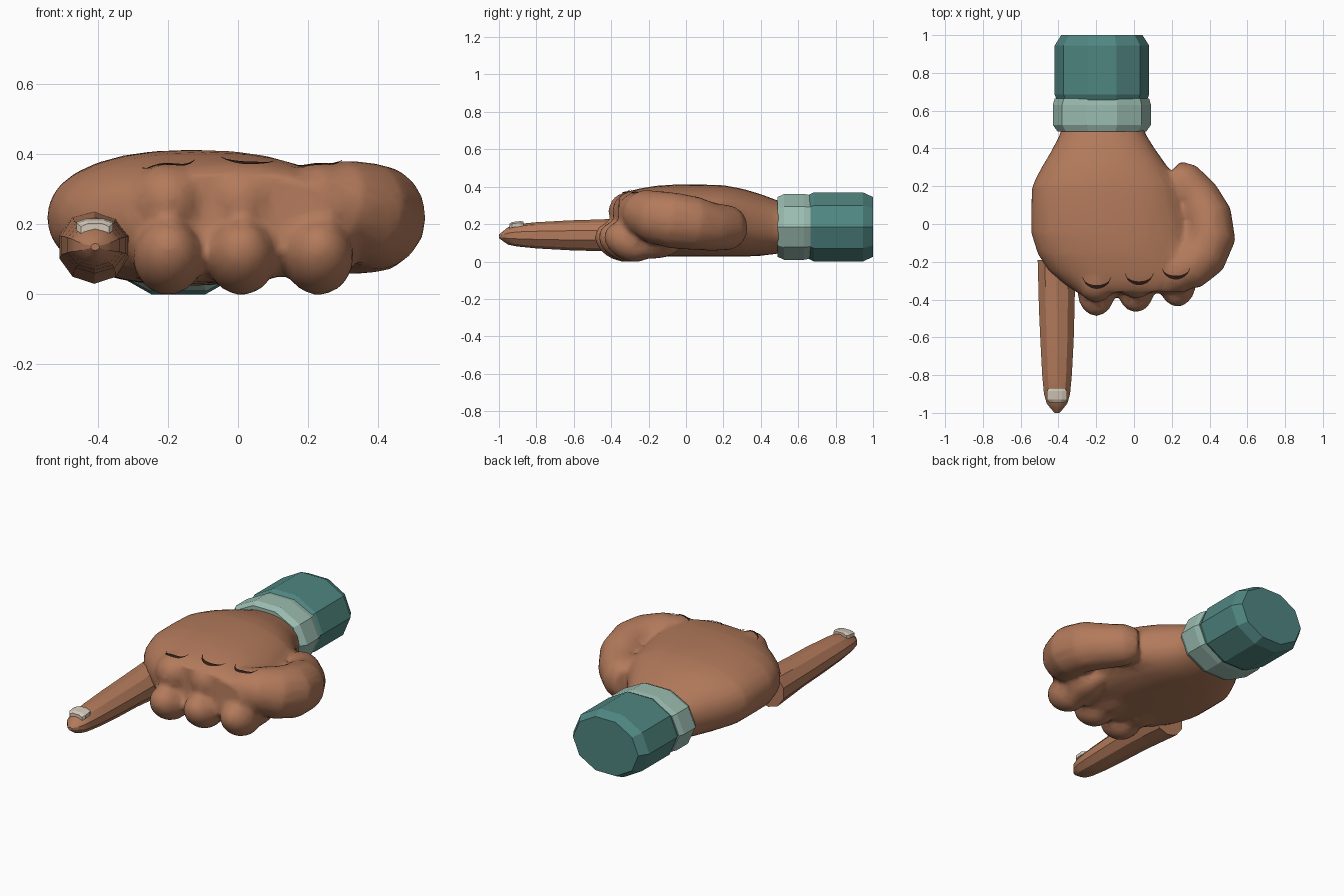
import bpy, bmesh, math
from mathutils import Vector, Matrix

if "Cube" in bpy.data.objects:
    bpy.data.objects.remove(bpy.data.objects["Cube"])


def material(name, rgb):
    m = bpy.data.materials.new(name)
    m.diffuse_color = (*rgb, 1)
    m.use_nodes = True
    m.node_tree.nodes["Principled BSDF"].inputs["Base Color"].default_value = m.diffuse_color
    return m


SKIN = material("brown skin", (0.45, 0.195, 0.105))
TEAL = material("teal sleeve", (0.08, 0.24, 0.22))
MINT = material("pale cuff", (0.33, 0.51, 0.44))
NAIL = material("nail", (0.66, 0.58, 0.48))
DARK = material("dark crease", (0.03, 0.012, 0.008))


def finish(name, bm, mat, angle=None):
    bmesh.ops.recalc_face_normals(bm, faces=bm.faces)
    me = bpy.data.meshes.new(name)
    bm.to_mesh(me)
    bm.free()
    me.materials.append(mat)
    ob = bpy.data.objects.new(name, me)
    bpy.context.collection.objects.link(ob)
    if angle:
        bpy.ops.object.select_all(action='DESELECT')
        ob.select_set(True)
        bpy.context.view_layer.objects.active = ob
        bpy.ops.object.shade_smooth_by_angle(angle=math.radians(angle))
    return ob


def skin_rings(bm, rings):
    vs = [[bm.verts.new(p) for p in r] for r in rings]
    n = len(vs[0])
    for a, b in zip(vs, vs[1:]):
        for i in range(n):
            bm.faces.new((a[i], a[(i + 1) % n], b[(i + 1) % n], b[i]))
    bm.faces.new(vs[0][::-1])
    bm.faces.new(vs[-1])


def loft(bm, sections, n, power=2.0, phase=0.0):
    """Sections along y: (y, x min, x max, z min, z max)."""
    rings = []
    for y, x0, x1, z0, z1 in sections:
        ring = []
        for i in range(n):
            a = 2 * math.pi * i / n + phase
            c, s = math.cos(a), math.sin(a)
            px = math.copysign(abs(c) ** (2 / power), c)
            pz = math.copysign(abs(s) ** (2 / power), s)
            ring.append(((x0 + x1 + (x1 - x0) * px) / 2, y,
                         (z0 + z1 + (z1 - z0) * pz) / 2))
        rings.append(ring)
    skin_rings(bm, rings)


def tube(bm, path, n=16):
    """Path points: (x, y, z, half width, half height)."""
    pts = [Vector(p[:3]) for p in path]
    rings = []
    for i, p in enumerate(path):
        d = pts[min(i + 1, len(pts) - 1)] - pts[max(i - 1, 0)]
        side = d.cross(Vector((0, 0, 1))).normalized()
        up = side.cross(d).normalized()
        rings.append([pts[i] + side * p[3] * math.cos(2 * math.pi * k / n)
                      + up * p[4] * math.sin(2 * math.pi * k / n) for k in range(n)])
    skin_rings(bm, rings)


def blob(bm, centre, radii, tilt=0):
    m = (Matrix.Translation(centre) @ Matrix.Rotation(math.radians(tilt), 4, 'X')
         @ Matrix.Diagonal((*radii, 1)))
    bmesh.ops.create_icosphere(bm, subdivisions=3, radius=1, matrix=m)


# Fist: palm, thumb and curled fingers fused into one skin
bm = bmesh.new()
loft(bm, [(0.54, -0.38, 0.05, 0.05, 0.31), (0.48, -0.39, 0.06, 0.04, 0.33),
          (0.40, -0.43, 0.11, 0.03, 0.36), (0.30, -0.49, 0.18, 0.025, 0.39),
          (0.20, -0.54, 0.24, 0.025, 0.408), (0.08, -0.545, 0.27, 0.025, 0.412),
          (-0.05, -0.545, 0.30, 0.025, 0.412), (-0.16, -0.51, 0.32, 0.03, 0.405),
          (-0.25, -0.45, 0.33, 0.035, 0.39), (-0.31, -0.38, 0.31, 0.06, 0.375),
          (-0.36, -0.31, 0.28, 0.11, 0.35)], 28, 2.25)
tube(bm, [(0.20, 0.28, 0.18, 0.07, 0.09), (0.25, 0.235, 0.18, 0.11, 0.12),
          (0.33, 0.14, 0.185, 0.125, 0.13), (0.385, 0.04, 0.205, 0.135, 0.145),
          (0.40, -0.07, 0.22, 0.14, 0.15), (0.36, -0.16, 0.235, 0.14, 0.145),
          (0.28, -0.23, 0.26, 0.13, 0.125), (0.20, -0.27, 0.27, 0.09, 0.09)])
for x, y in ((-0.20, -0.03), (0.01, -0.01), (0.23, 0.02)):
    blob(bm, (x, -0.27 + y, 0.27), (0.105, 0.115, 0.105))
    blob(bm, (x, -0.325 + y, 0.105), (0.10, 0.14, 0.10), -25)
    blob(bm, (x, -0.18, 0.095), (0.095, 0.16, 0.08))
fist = finish("fist", bm, SKIN)
mod = fist.modifiers.new("fuse", 'REMESH')
mod.mode = 'VOXEL'
mod.voxel_size = 0.018
mod.use_smooth_shade = True
mod = fist.modifiers.new("soften", 'SMOOTH')
mod.factor, mod.iterations = 0.5, 4
mod = fist.modifiers.new("facet", 'DECIMATE')
mod.ratio = 0.2

# Pointing index finger
bm = bmesh.new()
loft(bm, [(-0.19, -0.515, -0.305, 0.03, 0.24), (-0.45, -0.508, -0.31, 0.055, 0.225),
          (-0.62, -0.50, -0.315, 0.06, 0.22), (-0.80, -0.49, -0.325, 0.07, 0.21),
          (-0.90, -0.48, -0.335, 0.08, 0.20), (-0.95, -0.465, -0.35, 0.09, 0.185),
          (-0.98, -0.44, -0.375, 0.11, 0.16), (-1.0, -0.42, -0.395, 0.125, 0.145)],
     10, phase=math.radians(18))
finish("index_finger", bm, SKIN, 30)

# Fingernail: a shallow curved plate
bm = bmesh.new()
rings = []
for y, w, z in ((-0.945, 0.04, 0.196), (-0.93, 0.052, 0.205),
                (-0.885, 0.052, 0.21), (-0.868, 0.042, 0.208)):
    top = [(-0.408 + w * t, y, z + 0.009 - 0.012 * abs(t) ** 2) for t in (-1, -0.5, 0.5, 1)]
    rings.append(top + [(px, py, pz - 0.02) for px, py, pz in reversed(top)])
skin_rings(bm, rings)
finish("fingernail", bm, NAIL)

# Knuckle creases: crescents projected on the skin
for i, (x, y) in enumerate(((-0.197, -0.275), (0.027, -0.255), (0.222, -0.225))):
    bm = bmesh.new()
    pairs = []
    for k in range(13):
        t = k / 6 - 1
        drop = math.sqrt(max(0, 1.02 - t * t))
        w = 0.003 + 0.007 * (1 - t * t)
        pairs.append([bm.verts.new((x + 0.075 * t, y - 0.058 * drop + s * w, 0.6))
                      for s in (1, -1)])
    for a, b in zip(pairs, pairs[1:]):
        bm.faces.new((a[0], a[1], b[1], b[0]))
    crease = finish(f"knuckle_crease_{i + 1}", bm, DARK)
    wrap = crease.modifiers.new("wrap", 'SHRINKWRAP')
    wrap.target = fist
    wrap.wrap_method = 'PROJECT'
    wrap.use_project_z = True
    wrap.use_negative_direction = True
    wrap.use_positive_direction = False
    wrap.offset = 0.006

# Cuff band and sleeve: ten-sided with flat top and bottom
S = 1 / math.cos(math.radians(18))


def ten_sided(name, mat, sections):
    bm = bmesh.new()
    loft(bm, [(y, -0.17 - w, -0.17 + w, 0.185 - h * S, 0.185 + h * S)
              for y, w, h in sections], 10)
    finish(name, bm, mat)


ten_sided("cuff_band", MINT, [(0.49, 0.235, 0.16), (0.525, 0.26, 0.176),
                              (0.63, 0.26, 0.176), (0.665, 0.25, 0.17)])
ten_sided("sleeve", TEAL, [(0.645, 0.235, 0.165), (0.685, 0.25, 0.185),
                           (0.945, 0.25, 0.185), (1.0, 0.215, 0.16)])
